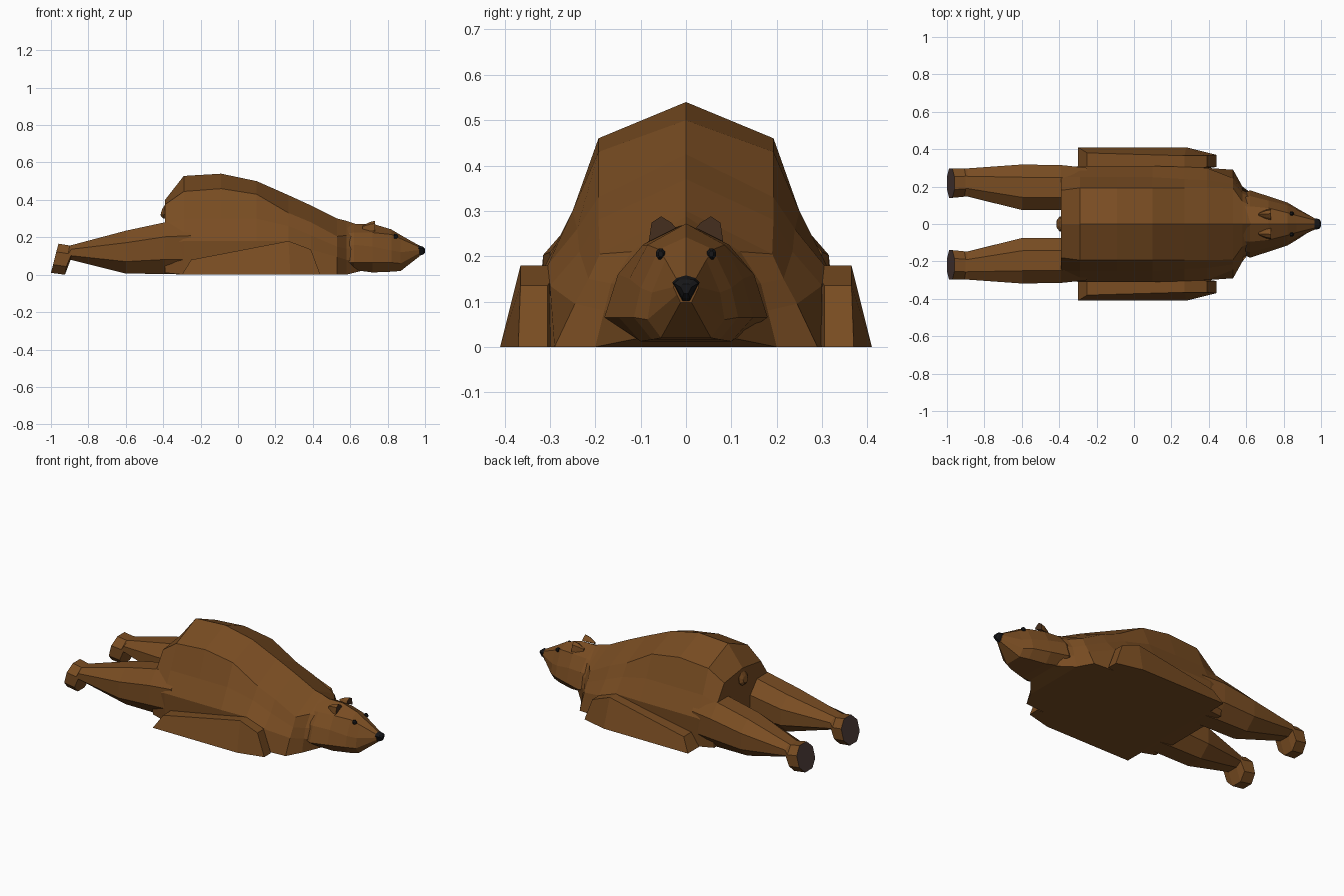
import bpy
import bmesh


def material(name, color):
    m = bpy.data.materials.new(name)
    m.diffuse_color = (*color, 1)
    return m


FUR = material("brown fur", (0.19, 0.073, 0.016))
DARK = material("dark ear", (0.06, 0.028, 0.013))
SOLE = material("sole", (0.075, 0.045, 0.04))
BLACK = material("black", (0.008, 0.008, 0.009))


def loft(name, rings, mat=FUR, end_mat=None, mirror=False):
    """Skin equal-sized closed rings of 3D points, flat shaded, capped at both ends."""
    for side in ((1, -1) if mirror else (1,)):
        bm = bmesh.new()
        vs = [[bm.verts.new((x, y * side, z)) for x, y, z in r] for r in rings]
        n = len(rings[0])
        for a, b in zip(vs, vs[1:]):
            for i in range(n):
                j = (i + 1) % n
                bm.faces.new((a[i], a[j], b[j], b[i]))
        bm.faces.new(vs[0])
        cap = bm.faces.new(vs[-1])
        if end_mat:
            cap.material_index = 1
        bmesh.ops.recalc_face_normals(bm, faces=bm.faces)
        full = name if not mirror else ("left_" if side > 0 else "right_") + name
        me = bpy.data.meshes.new(full)
        bm.to_mesh(me)
        bm.free()
        me.materials.append(mat)
        if end_mat:
            me.materials.append(end_mat)
        bpy.context.collection.objects.link(bpy.data.objects.new(full, me))


def sym(x, half, top):
    """Ring from a right half profile, bottom to top, with a ridge point on the centre."""
    return ([(x, y, z) for y, z in half] + [(x, 0, top)]
            + [(x, -y, z) for y, z in reversed(half)])


def octagon(xt, xb, y0, y1, z0, z1, c=0.28):
    """Chamfered box ring, leaning from xt at the top to xb at the bottom."""
    uv = [(c, 0), (1 - c, 0), (1, c), (1, 1 - c), (1 - c, 1), (c, 1), (0, 1 - c), (0, c)]
    return [(xb + (xt - xb) * v, y0 + (y1 - y0) * u, z0 + (z1 - z0) * v) for u, v in uv]


# Body
loft("body", [
    sym(-0.39, [(0.28, 0.01), (0.30, 0.16), (0.25, 0.27), (0.18, 0.375)], 0.40),
    sym(-0.29, [(0.30, 0), (0.31, 0.18), (0.25, 0.30), (0.193, 0.445)], 0.528),
    sym(-0.09, [(0.30, 0), (0.31, 0.18), (0.25, 0.30), (0.193, 0.46)], 0.54),
    sym(0.10, [(0.30, 0), (0.31, 0.18), (0.25, 0.30), (0.193, 0.43)], 0.50),
    sym(0.27, [(0.30, 0), (0.305, 0.18), (0.24, 0.26), (0.193, 0.33)], 0.425),
    sym(0.39, [(0.30, 0), (0.30, 0.135), (0.235, 0.21), (0.193, 0.28)], 0.37),
    sym(0.53, [(0.29, 0), (0.245, 0.095), (0.215, 0.15), (0.19, 0.205)], 0.30),
    sym(0.58, [(0.20, 0), (0.18, 0.08), (0.165, 0.14), (0.12, 0.21)], 0.288),
    sym(0.66, [(0.10, 0.02), (0.14, 0.07), (0.12, 0.14), (0.08, 0.20)], 0.26),
])

# Head and muzzle
loft("head", [
    sym(0.53, [(0.10, 0.05), (0.14, 0.07), (0.13, 0.15), (0.09, 0.215)], 0.285),
    sym(0.62, [(0.12, 0.025), (0.18, 0.065), (0.15, 0.16), (0.095, 0.225)], 0.272),
    sym(0.72, [(0.10, 0.012), (0.148, 0.065), (0.125, 0.15), (0.085, 0.225)], 0.272),
    sym(0.82, [(0.075, 0.016), (0.115, 0.065), (0.10, 0.13), (0.06, 0.215)], 0.242),
    sym(0.87, [(0.055, 0.02), (0.085, 0.06), (0.075, 0.12), (0.045, 0.192)], 0.212),
    sym(0.97, [(0.012, 0.098), (0.02, 0.115), (0.028, 0.132), (0.02, 0.148)], 0.155),
])

# Nose
loft("nose", [
    sym(0.965, [(0.008, 0.10), (0.03, 0.142), (0.02, 0.152)], 0.158),
    sym(0.99, [(0.008, 0.108), (0.027, 0.14), (0.017, 0.148)], 0.149),
    sym(1.0, [(0.005, 0.118), (0.012, 0.132), (0.008, 0.138)], 0.139),
], BLACK)

# Ears: small wedges opening forward with a dark inner face
ear = [(0.022, 0.262), (0.032, 0.274), (0.055, 0.288), (0.076, 0.274), (0.082, 0.232)]
loft("ear", [
    [(0.665, 0.052 + (y - 0.052) * 0.2, 0.25 + (z - 0.25) * 0.3) for y, z in ear],
    [(0.705, 0.052 + (y - 0.052) * 0.8, 0.245 + (z - 0.245) * 0.85) for y, z in ear],
    [(0.732, y, z) for y, z in ear],
], FUR, DARK, mirror=True)

# Eyes
loft("eye", [
    octagon(0.835, 0.835, 0.046, 0.066, 0.193, 0.217),
    octagon(0.848, 0.848, 0.046, 0.066, 0.193, 0.217),
    octagon(0.856, 0.856, 0.051, 0.061, 0.199, 0.211),
], BLACK, mirror=True)


# Front legs, folded along the flanks
def arm_ring(xt, xb, inner, outer, shoulder, z):
    return [(xb, inner, 0), (xb, outer, 0), (xt, shoulder, z), (xt, inner, z)]


loft("front_leg", [
    arm_ring(-0.25, -0.30, 0.28, 0.41, 0.38, 0.08),
    arm_ring(0.27, 0.28, 0.28, 0.41, 0.365, 0.18),
    arm_ring(0.39, 0.44, 0.305, 0.37, 0.315 + 0.05, 0.135),
], mirror=True)

# Hind legs stretched backwards, ending in upright feet with dark soles
loft("hind_leg", [
    octagon(-0.25, -0.25, 0.08, 0.30, 0.0, 0.29),
    octagon(-0.39, -0.39, 0.075, 0.315, 0.004, 0.28),
    octagon(-0.60, -0.60, 0.075, 0.318, 0.006, 0.235),
    octagon(-0.89, -0.895, 0.148, 0.297, 0.08, 0.158),
    octagon(-0.90, -0.925, 0.146, 0.298, 0.0, 0.156),
    octagon(-0.96, -1.0, 0.14, 0.298, 0.01, 0.166),
], FUR, SOLE, mirror=True)

# Tail
loft("tail", [
    octagon(-0.37, -0.37, -0.03, 0.03, 0.30, 0.39),
    octagon(-0.39, -0.40, -0.04, 0.04, 0.30, 0.375),
    octagon(-0.405, -0.415, -0.022, 0.022, 0.318, 0.352),
])
